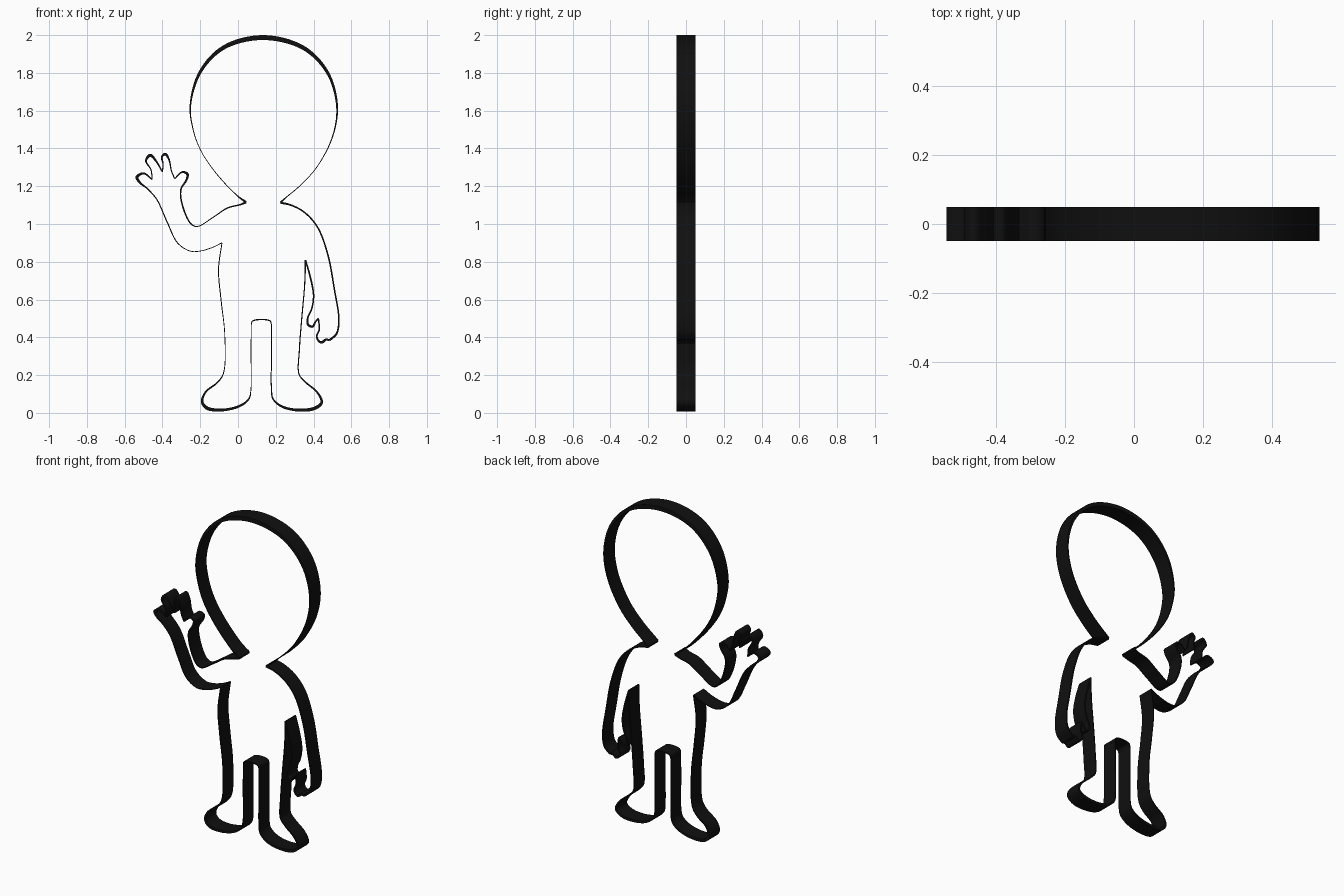
import bpy
from mathutils import Vector

DEPTH = 0.05   # half depth of the outline ribbon
STEPS = 8      # samples per span

ink = bpy.data.materials.new("black")
ink.diffuse_color = (0.005, 0.005, 0.005, 1)


def spline(pts):
    """Centripetal Catmull-Rom through (x, z, width) points."""
    p = [Vector(q) for q in pts]
    p = [2 * p[0] - p[1]] + p + [2 * p[-1] - p[-2]]
    out = []
    for i in range(1, len(p) - 2):
        a, b, c, d = p[i - 1:i + 3]
        t0 = 0
        t1 = t0 + (b - a).length ** 0.5
        t2 = t1 + (c - b).length ** 0.5
        t3 = t2 + (d - c).length ** 0.5
        for k in range(STEPS):
            t = t1 + (t2 - t1) * k / STEPS
            a1 = a.lerp(b, (t - t0) / (t1 - t0))
            a2 = b.lerp(c, (t - t1) / (t2 - t1))
            a3 = c.lerp(d, (t - t2) / (t3 - t2))
            b1 = a1.lerp(a2, (t - t0) / (t2 - t0))
            b2 = a2.lerp(a3, (t - t1) / (t3 - t1))
            out.append(b1.lerp(b2, (t - t1) / (t2 - t1)))
    return out + [p[-2]]


def stroke(name, pts):
    """Ink line of varying width, extruded along y."""
    s = spline(pts)
    verts, faces = [], []
    for i, q in enumerate(s):
        t = s[min(i + 1, len(s) - 1)] - s[max(i - 1, 0)]
        n = Vector((-t.y, t.x)).normalized() * max(q.z, 0.003) / 2
        for sx, y in ((1, -DEPTH), (1, DEPTH), (-1, DEPTH), (-1, -DEPTH)):
            verts.append((q.x + sx * n.x, y, q.y + sx * n.y))
        if i:
            o = 4 * i
            for k in range(4):
                j = (k + 1) % 4
                faces.append((o - 4 + k, o - 4 + j, o + j, o + k))
    faces += [(3, 2, 1, 0), tuple(len(verts) - 4 + k for k in range(4))]
    me = bpy.data.meshes.new(name)
    me.from_pydata(verts, [], faces)
    me.materials.append(ink)
    ob = bpy.data.objects.new(name, me)
    bpy.context.collection.objects.link(ob)
    bpy.context.view_layer.objects.active = ob
    for o in bpy.context.selected_objects:
        o.select_set(False)
    ob.select_set(True)
    bpy.ops.object.shade_smooth_by_angle()


# Head, from left neck corner over the top to right neck corner
stroke("head", [
    (.043, 1.115, .012), (-.01, 1.155, .006), (-.125, 1.28, .004), (-.2, 1.395, .004),
    (-.24, 1.51, .005), (-.252, 1.63, .008), (-.2, 1.805, .016), (-.075, 1.935, .022),
    (.13, 1.987, .026), (.342, 1.935, .022), (.472, 1.805, .016), (.524, 1.63, .01),
    (.503, 1.47, .006), (.42, 1.305, .004), (.325, 1.2, .004), (.25, 1.137, .006),
    (.225, 1.113, .012)])

# Lowered arm: outer edge, fingers, inner edge
stroke("lowered_arm_outer", [
    (.225, 1.113, .012), (.28, 1.1, .009), (.35, 1.063, .008), (.42, .985, .008),
    (.475, .84, .008), (.51, .655, .008), (.534, .495, .008), (.522, .42, .01), (.485, .385, .012)])
stroke("lowered_fingers", [
    (.485, .385, .01), (.465, .388, .012), (.445, .374, .014), (.43, .378, .012),
    (.417, .405, .009), (.43, .44, .008), (.426, .5, .007)])
stroke("lowered_thumb", [
    (.426, .5, .007), (.41, .482, .009), (.395, .457, .012), (.37, .468, .012), (.37, .505, .009),
    (.39, .55, .008), (.4, .62, .008), (.385, .71, .009), (.357, .81, .008)])

# Right leg and foot
stroke("right_leg_and_foot", [
    (.357, .81, .008), (.353, .68, .006), (.337, .495, .006), (.325, .335, .006),
    (.323, .205, .006), (.355, .165, .008), (.42, .108, .01), (.443, .055, .014),
    (.405, .024, .018), (.315, .015, .015), (.23, .035, .012), (.185, .075, .008),
    (.177, .13, .006), (.177, .3, .005), (.177, .465, .005)])

# Gap between the legs
stroke("crotch", [
    (.177, .465, .005), (.172, .485, .006), (.15, .493, .007), (.1, .493, .007),
    (.076, .485, .006), (.07, .465, .004)])

# Left foot, leg and body side up to the raised armpit
stroke("left_leg_and_foot", [
    (.07, .465, .004), (.069, .3, .004), (.069, .13, .004), (.058, .075, .008),
    (.01, .037, .012), (-.087, .015, .015), (-.165, .026, .018), (-.19, .06, .014),
    (-.17, .112, .01), (-.11, .16, .008), (-.077, .21, .005), (-.07, .415, .004),
    (-.09, .6, .005), (-.103, .76, .005), (-.085, .9, .005)])

# Raised arm underside to the little finger
stroke("raised_arm_under", [
    (-.085, .9, .005), (-.135, .876, .004), (-.205, .856, .004), (-.255, .857, .004),
    (-.32, .9, .005), (-.375, 1.01, .006), (-.43, 1.13, .006), (-.48, 1.187, .007),
    (-.52, 1.22, .012), (-.535, 1.248, .016), (-.5, 1.268, .011), (-.455, 1.236, .006)])

# Raised fingers, each running valley to valley
stroke("raised_ring_finger", [
    (-.455, 1.236, .006), (-.46, 1.285, .006), (-.487, 1.335, .01), (-.465, 1.364, .016),
    (-.435, 1.335, .01), (-.4, 1.275, .006)])
stroke("raised_index_finger", [
    (-.4, 1.275, .006), (-.397, 1.32, .007), (-.403, 1.355, .011), (-.385, 1.37, .014),
    (-.365, 1.34, .009), (-.352, 1.28, .006), (-.335, 1.24, .006)])

# Raised thumb and upper edge of arm back to neck
stroke("raised_arm_upper", [
    (-.335, 1.24, .006), (-.295, 1.275, .009), (-.268, 1.264, .014), (-.272, 1.235, .011),
    (-.303, 1.18, .008), (-.29, 1.085, .008), (-.248, 1.0, .007), (-.215, .987, .005),
    (-.135, 1.033, .005), (-.055, 1.085, .007), (.01, 1.102, .008), (.043, 1.115, .012)])
